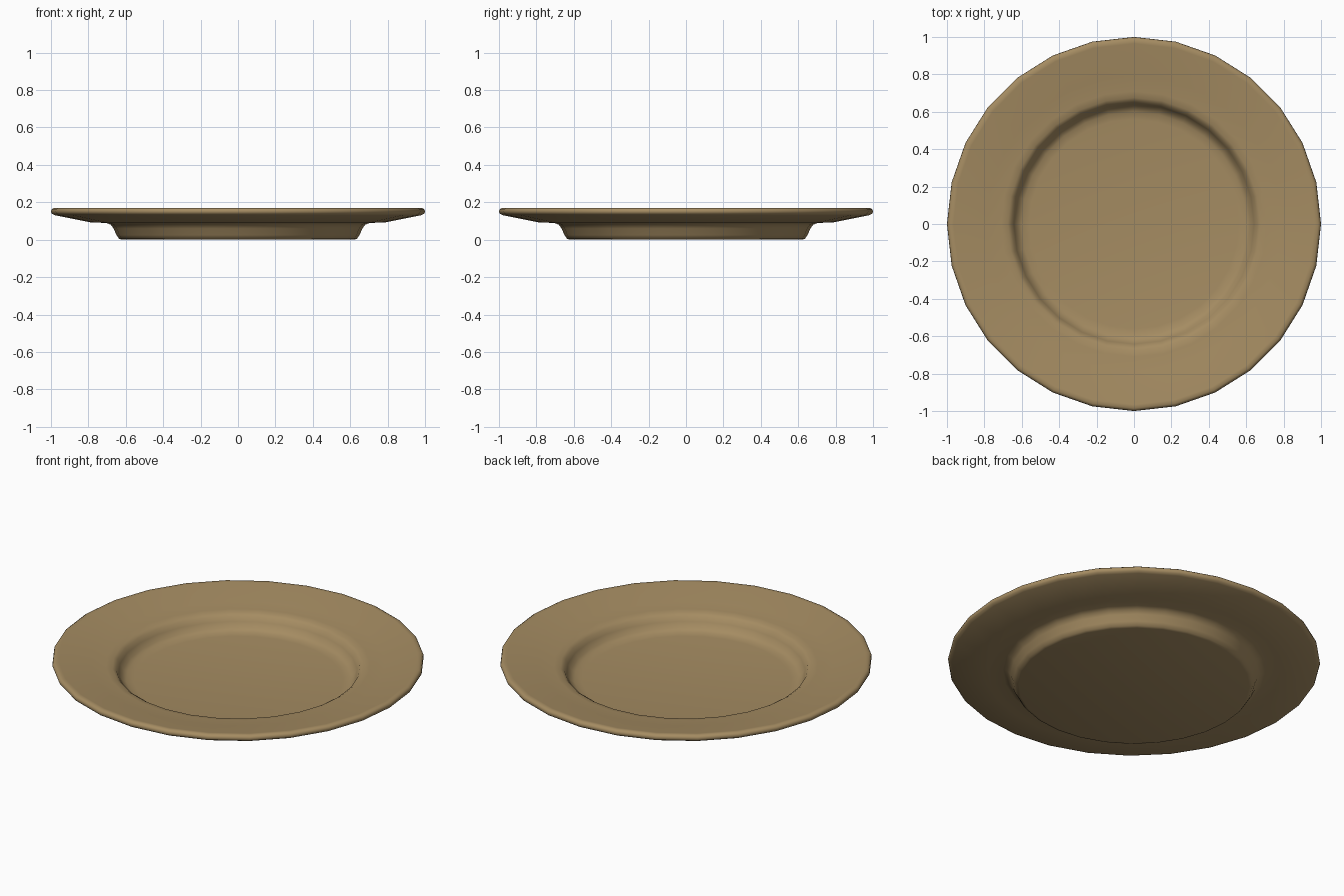
import bpy
import bmesh
import math

cube = bpy.data.objects.get("Cube")
if cube:
    bpy.data.objects.remove(cube, do_unlink=True)

# Glazed tan clay
clay = bpy.data.materials.new("tan_clay")
clay.use_nodes = True
tan = (0.376, 0.262, 0.122, 1)
clay.diffuse_color = tan
clay.node_tree.nodes["Principled BSDF"].inputs["Base Color"].default_value = tan

# Plate cross-section as (radius, height): base, underside, lip, rim, well
profile = [
    (0, 0), (0.62, 0), (0.636, 0.005), (0.65, 0.025), (0.665, 0.06),
    (0.68, 0.08), (0.705, 0.09), (0.785, 0.092), (0.98, 0.131),
    (0.995, 0.139), (1, 0.15), (0.997, 0.162), (0.985, 0.17), (0.965, 0.169),
    (0.79, 0.132), (0.71, 0.127), (0.675, 0.122), (0.656, 0.11),
    (0.642, 0.085), (0.625, 0.055), (0.60, 0.042), (0.56, 0.037), (0, 0.036),
]

# Spin the cross-section around the upright axis
bm = bmesh.new()
verts = [bm.verts.new((r, 0, z)) for r, z in profile]
edges = [bm.edges.new(pair) for pair in zip(verts, verts[1:])]
bmesh.ops.spin(bm, geom=verts + edges, cent=(0, 0, 0), axis=(0, 0, 1),
               angle=math.tau, steps=28, use_merge=True)
bmesh.ops.remove_doubles(bm, verts=bm.verts, dist=0.0005)
bmesh.ops.recalc_face_normals(bm, faces=bm.faces)

mesh = bpy.data.meshes.new("plate")
bm.to_mesh(mesh)
bm.free()
mesh.materials.append(clay)
plate = bpy.data.objects.new("plate", mesh)
bpy.context.collection.objects.link(plate)

# Smooth shading
bpy.context.view_layer.objects.active = plate
plate.select_set(True)
bpy.ops.object.shade_smooth_by_angle(angle=math.radians(50))
